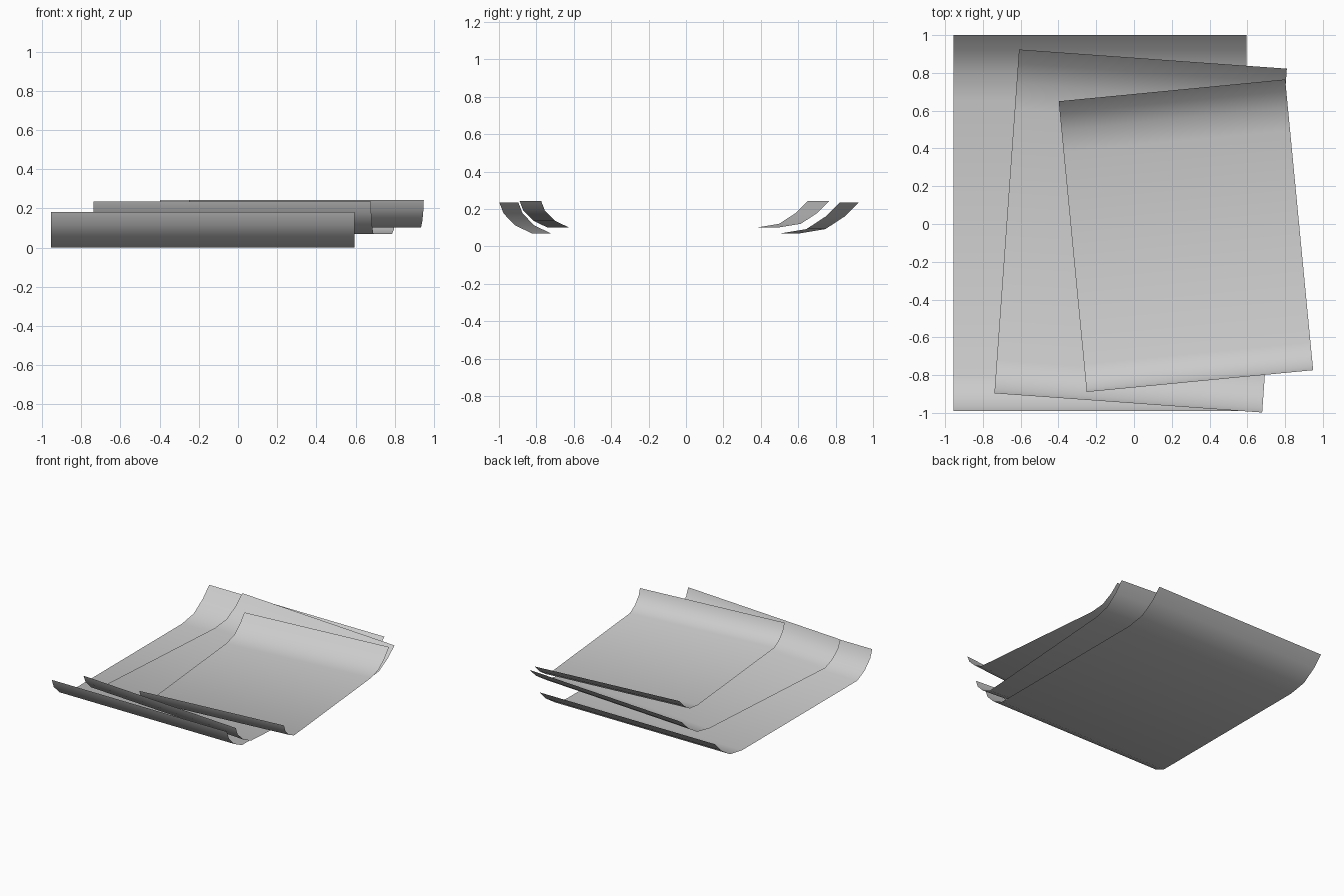
import bpy
import bmesh
from math import radians

cube = bpy.data.objects.get("Cube")
if cube:
    bpy.data.objects.remove(cube, do_unlink=True)

# Plain grey for all sheets
grey = bpy.data.materials.new("light grey")
grey.use_nodes = True
colour = (0.6, 0.6, 0.6, 1)
grey.diffuse_color = colour
grey.node_tree.nodes["Principled BSDF"].inputs["Base Color"].default_value = colour

# Side profile (y, z): tight curl in front, longer curl at the back
PROFILE = [(-0.995, 0.18), (-0.97, 0.115), (-0.9, 0.045), (-0.805, 0),
           (0.65, 0), (0.8, 0.025), (0.915, 0.1), (0.995, 0.18)]
WIDTH = 1.55


def make_sheet(name, location, turn, size):
    """One thin sheet extruded sideways from the profile."""
    bm = bmesh.new()
    rows = [[bm.verts.new((x * size, y * size, z * size)) for y, z in PROFILE]
            for x in (-WIDTH / 2, WIDTH / 2)]
    left, right = rows
    for i in range(len(PROFILE) - 1):
        face = bm.faces.new((left[i], right[i], right[i + 1], left[i + 1]))
        face.smooth = True
    mesh = bpy.data.meshes.new(name)
    bm.to_mesh(mesh)
    bm.free()
    mesh.materials.append(grey)
    sheet = bpy.data.objects.new(name, mesh)
    sheet.location = location
    sheet.rotation_euler.z = radians(turn)
    bpy.context.collection.objects.link(sheet)


# Stack of three sheets, each smaller and turned
make_sheet("bottom_sheet", (-0.18, 0.005, 0), 0, 1)
make_sheet("middle_sheet", (0.035, -0.037, 0.07), -4.1, 0.917)
make_sheet("top_sheet", (0.275, -0.062, 0.102), 5.5, 0.777)
